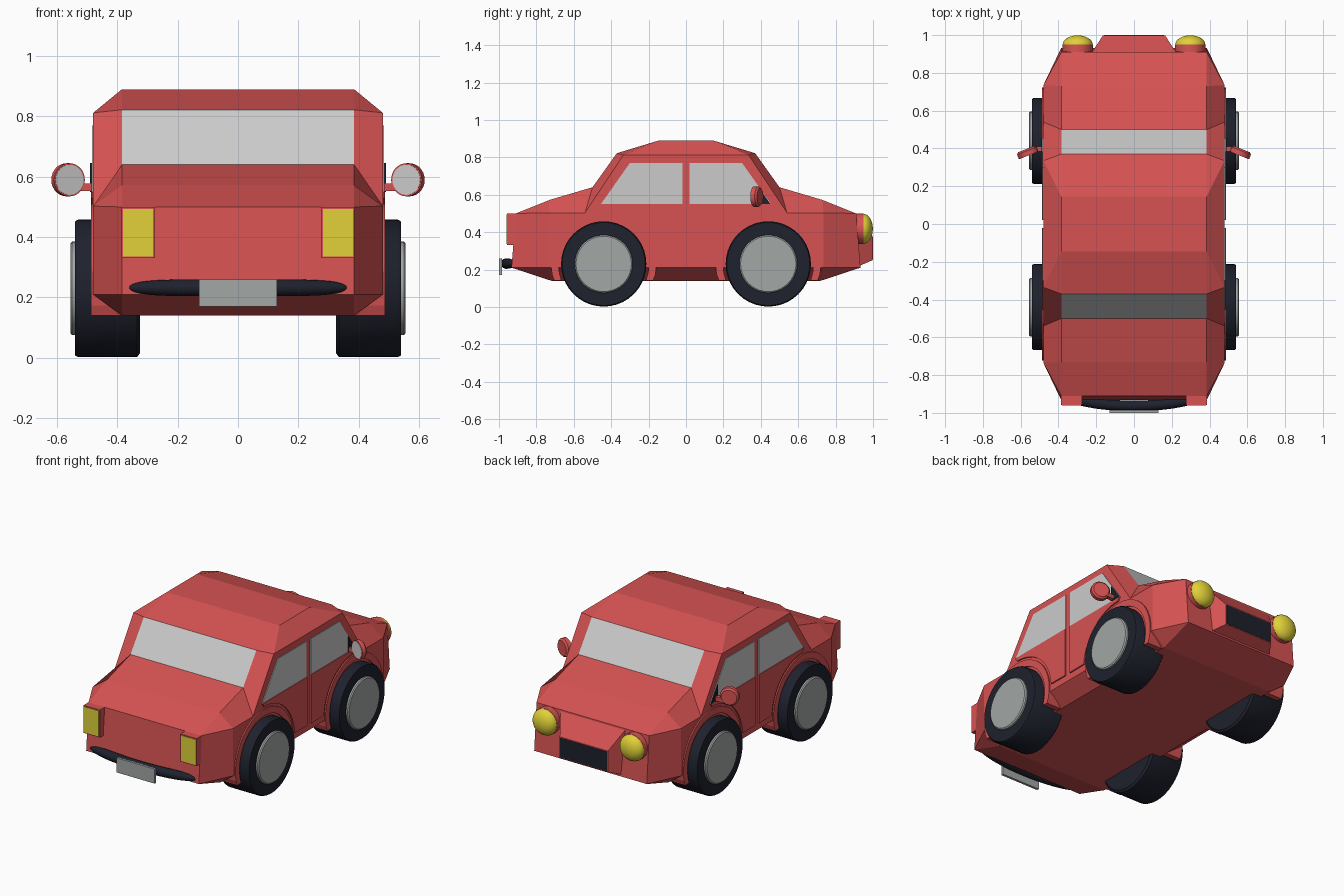
import bpy, bmesh
from math import sin, cos, pi, radians
from mathutils import Matrix

if "Cube" in bpy.data.objects:
    bpy.data.objects.remove(bpy.data.objects["Cube"])


def material(name, rgb):
    m = bpy.data.materials.new(name)
    m.diffuse_color = (*rgb, 1)
    m.use_nodes = True
    m.node_tree.nodes["Principled BSDF"].inputs["Base Color"].default_value = m.diffuse_color
    return m


RED = material("red_paint", (0.68, 0.085, 0.085))
BLACK = material("black_rubber", (0.013, 0.015, 0.026))
YELLOW = material("yellow_lamp", (0.75, 0.64, 0.04))
GLASS = material("grey_glass", (0.6, 0.6, 0.6))
METAL = material("hub_grey", (0.36, 0.39, 0.38))


def finish(name, bm, *mats, smooth=False):
    bmesh.ops.recalc_face_normals(bm, faces=bm.faces[:])
    me = bpy.data.meshes.new(name)
    bm.to_mesh(me)
    bm.free()
    ob = bpy.data.objects.new(name, me)
    bpy.context.collection.objects.link(ob)
    for m in mats:
        me.materials.append(m)
    if smooth:
        bpy.ops.object.select_all(action='DESELECT')
        ob.select_set(True)
        bpy.context.view_layer.objects.active = ob
        bpy.ops.object.shade_smooth_by_angle(angle=radians(35))
    return ob


def side_panel(name, pts, x0, x1, mat):
    """Extrude a (y, z) outline between x0 and x1."""
    bm = bmesh.new()
    a = [bm.verts.new((x0, y, z)) for y, z in pts]
    b = [bm.verts.new((x1, y, z)) for y, z in pts]
    bm.faces.new(a)
    bm.faces.new(b)
    for i in range(len(pts)):
        j = (i + 1) % len(pts)
        bm.faces.new((a[i], a[j], b[j], b[i]))
    return finish(name, bm, mat)


def box(name, x, y, z, mat):
    return side_panel(name, [(y[0], z[0]), (y[1], z[0]), (y[1], z[1]), (y[0], z[1])], x[0], x[1], mat)


def lathe(name, profile, matrix, mat, n=40):
    """Spin (radius, height) points about local z, then place."""
    bm = bmesh.new()
    vs = [bm.verts.new((r, 0, h)) for r, h in profile]
    es = [bm.edges.new(p) for p in zip(vs, vs[1:])]
    bmesh.ops.spin(bm, geom=vs + es, axis=(0, 0, 1), cent=(0, 0, 0), angle=2 * pi, steps=n)
    bmesh.ops.remove_doubles(bm, verts=bm.verts[:], dist=1e-5)
    bm.transform(matrix)
    return finish(name, bm, mat, smooth=True)


# Body shell: inner and outer side profiles bridged across the width
inner = [(-.72, .14), (-.933, .21), (-.91, .5), (-.73, .572), (-.5, .64), (-.37, .822), (-.145, .89)]
outer = [(-.735, .21), (-.735, .21), (-.735, .503), (-.735, .503), (-.54, .503), (-.335, .812), (-.335, .812)]
bm = bmesh.new()
rings = []
for x, half in ((-.48, outer), (-.385, inner), (.385, inner), (.48, outer)):
    full = half + [(-y, z) for y, z in reversed(half)]
    rings.append([bm.verts.new((x, y, z)) for y, z in full])
n = len(rings[0])
for k in range(3):
    for i in range(n):
        j = (i + 1) % n
        f = bm.faces.new((rings[k][i], rings[k][j], rings[k + 1][j], rings[k + 1][i]))
        f.material_index = int(k == 1 and i in (4, 8))
bm.faces.new(rings[0])
bm.faces.new(rings[3])
bmesh.ops.remove_doubles(bm, verts=bm.verts[:], dist=1e-4)
finish("body", bm, RED, GLASS)

WZ, WY = .23, .44
for sx, side in ((1, "right"), (-1, "left")):
    for sy, end in ((-1, "front"), (1, "back")):
        tag = f"{end}_{side}"
        turn = Matrix.Translation((0, sy * WY, WZ)) @ Matrix.Rotation(sx * pi / 2, 4, 'Y')
        # Wheel and hub
        lathe("tyre_" + tag, [(0, .325), (.215, .325), (.228, .335), (.228, .53), (.222, .54), (0, .54)], turn, BLACK)
        lathe("hub_" + tag, [(.155, .53), (.155, .55), (.148, .556), (0, .556)], turn, METAL)
        # Wheel arch: ring above the sill line
        a0 = -radians(21)
        ang = [a0 + (pi - 2 * a0) * i / 24 for i in range(25)]
        ring = [(sy * WY + r * cos(a), WZ + r * sin(a))
                for r, seq in ((.282, ang), (.242, ang[::-1])) for a in seq]
        ring = [(y, max(z, .14)) for y, z in ring]
        side_panel("arch_" + tag, ring, sx * .38, sx * .488, RED)
        # Door, cut round by the arch
        arc = [(WY + .298 * cos(a), WZ + .298 * sin(a))
               for a in [radians(176 - 86 * i / 10) for i in range(11)]]
        door = [(.02, .25)] + arc + [(.455, .55), (.02, .55)]
        side_panel("door_" + tag, [(sy * y, z) for y, z in door], sx * .47, sx * .488, RED)
        # Side window
        win = [(.02, .55), (.455, .55), (.30, .77), (.02, .77)]
        side_panel("side_window_" + tag, [(sy * y, z) for y, z in win], sx * .47, sx * .484, GLASS)

    # Mirror with stalk and black corner mount
    m = Matrix.Translation((sx * .565, .38, .59)) @ Matrix.Rotation(-sx * radians(22), 4, 'Z') @ Matrix.Rotation(pi / 2, 4, 'X')
    lathe("mirror_shell_" + side, [(0, -.018), (.045, -.018), (.055, -.008), (.055, .017), (0, .017)], m, RED, 28)
    lathe("mirror_glass_" + side, [(.05, .015), (.05, .0185), (0, .0185)], m, GLASS, 28)
    box("mirror_stalk_" + side, (sx * .485, sx * .54), (.385, .41), (.553, .578), RED)
    side_panel("mirror_mount_" + side, [(.385, .55), (.452, .55), (.385, .645)], sx * .478, sx * .49, BLACK)

    # Square lamps at the -y end
    box("square_lamp_housing_" + side, (sx * .275, sx * .387), (-.957, -.88), (.33, .5), RED)
    box("square_lamp_" + side, (sx * .281, sx * .381), (-.96, -.94), (.336, .494), YELLOW)

    # Round lamps at the +y end
    m = Matrix.Translation((sx * .298, 0, .418)) @ Matrix.Rotation(-pi / 2, 4, 'X')
    lathe("round_lamp_housing_" + side, [(0, .88), (.081, .88), (.081, .95), (0, .95)], m, RED)
    dome = [(.08 * cos(t), .948 + .051 * sin(t)) for t in [pi / 2 * i / 8 for i in range(8)]]
    lathe("round_lamp_" + side, dome + [(0, .999)], m, YELLOW)

# Grille nose: tapered wedge with a black face
bm = bmesh.new()
back = [bm.verts.new(p) for p in ((-.225, .905, .21), (.225, .905, .21), (.225, .905, .498), (-.225, .905, .498))]
front = [bm.verts.new(p) for p in ((-.165, .998, .25), (.165, .998, .25), (.165, .998, .38), (-.165, .998, .38))]
bm.faces.new(back)
bm.faces.new(front)
for i in range(4):
    j = (i + 1) % 4
    bm.faces.new((back[i], back[j], front[j], front[i]))
finish("grille_nose", bm, RED)
box("grille", (-.16, .16), (.98, 1.0), (.255, .375), BLACK)

# Curved bumper, rounded off at the ends
cu = bpy.data.curves.new("bumper", 'CURVE')
cu.dimensions = '3D'
cu.bevel_depth = .028
cu.bevel_resolution = 4
cu.use_fill_caps = True
sp = cu.splines.new('POLY')
N = 33
sp.points.add(N - 1)
for i, p in enumerate(sp.points):
    t = -cos(pi * i / (N - 1))
    p.co = (.37 * t, -.963 + .045 * t * t, .232, 1)
    p.radius = max(.05, (1 - abs(t) ** 5) ** .5)
cu.materials.append(BLACK)
ob = bpy.data.objects.new("bumper", cu)
bpy.context.collection.objects.link(ob)
bpy.ops.object.select_all(action='DESELECT')
ob.select_set(True)
bpy.context.view_layer.objects.active = ob
bpy.ops.object.convert(target='MESH')
bpy.ops.object.shade_smooth_by_angle(angle=radians(35))

# Blank plate
box("plate", (-.13, .13), (-1.0, -.985), (.17, .26), METAL)
